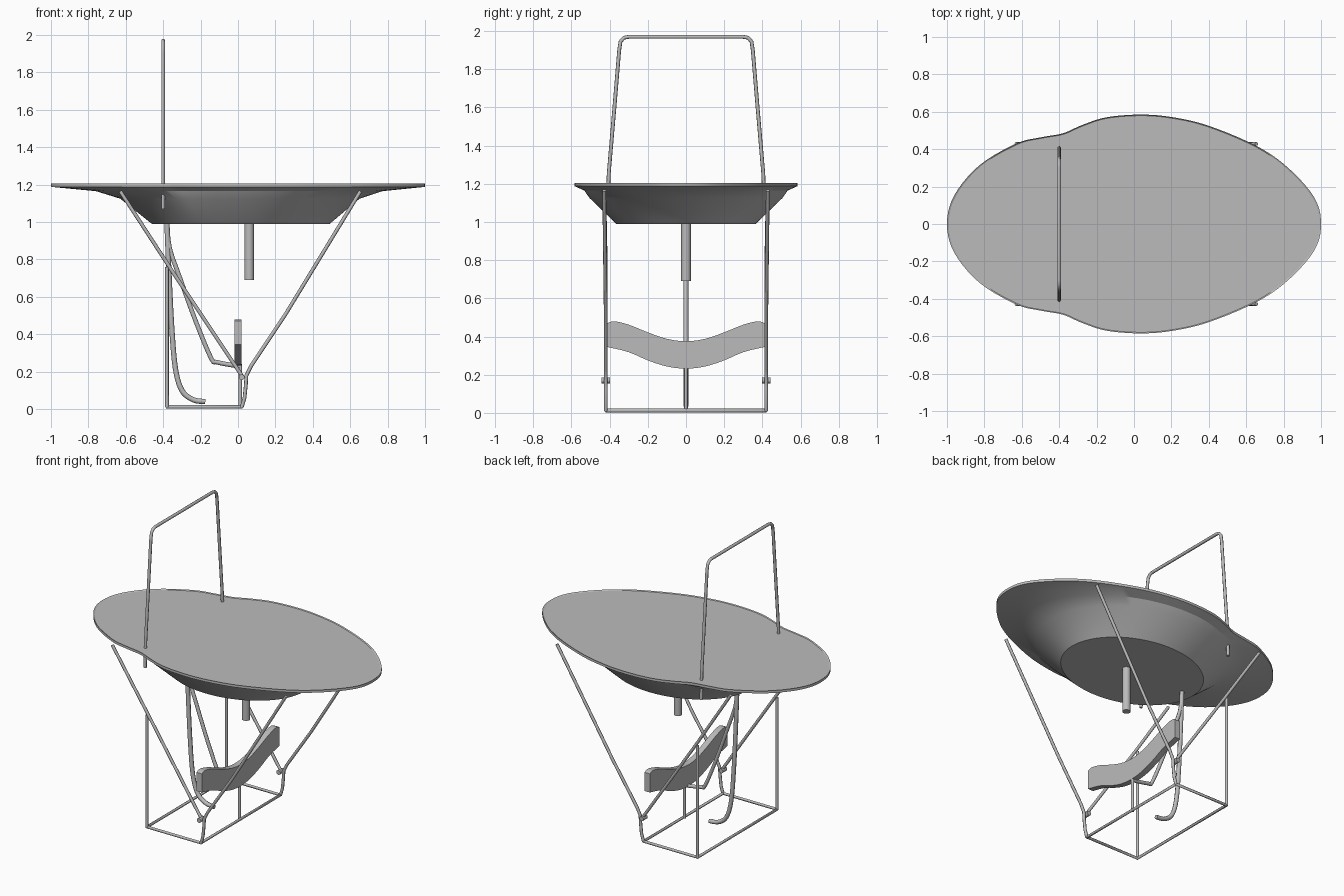
import bpy, bmesh, math
from mathutils import Vector

if "Cube" in bpy.data.objects:
    bpy.data.objects.remove(bpy.data.objects["Cube"])

metal = bpy.data.materials.new("light grey metal")
metal.diffuse_color = (0.5, 0.5, 0.5, 1)
metal.use_nodes = True
metal.node_tree.nodes["Principled BSDF"].inputs["Base Color"].default_value = metal.diffuse_color


def smooth_path(pts, steps=6, closed=False):
    """Catmull-Rom curve through a few points."""
    p = [Vector(q) for q in pts]
    n = len(p)
    get = (lambda i: p[i % n]) if closed else (lambda i: p[min(max(i, 0), n - 1)])
    out = []
    for i in range(n if closed else n - 1):
        a, b, c, d = (get(i + k) for k in (-1, 0, 1, 2))
        for s in range(steps):
            t = s / steps
            out.append(0.5 * (2 * b + (c - a) * t + (2 * a - 5 * b + 4 * c - d) * t * t
                              + (3 * b - a - 3 * c + d) * t ** 3))
    return out if closed else out + [p[-1]]


def finish(obj, angle=35):
    bpy.ops.object.select_all(action='DESELECT')
    obj.select_set(True)
    bpy.context.view_layer.objects.active = obj
    if obj.type == 'CURVE':
        bpy.ops.object.convert(target='MESH')
        obj = bpy.context.object
    obj.data.materials.clear()
    obj.data.materials.append(metal)
    bpy.ops.object.shade_smooth_by_angle(angle=math.radians(angle))


def tube(name, pts, r=0.01, closed=False):
    cu = bpy.data.curves.new(name, 'CURVE')
    cu.dimensions = '3D'
    cu.bevel_depth = r
    cu.bevel_resolution = 2
    cu.use_fill_caps = True
    sp = cu.splines.new('POLY')
    sp.points.add(len(pts) - 1)
    for sp_pt, q in zip(sp.points, pts):
        sp_pt.co = (*q, 1)
    sp.use_cyclic_u = closed
    ob = bpy.data.objects.new(name, cu)
    bpy.context.collection.objects.link(ob)
    finish(ob, 50)


def mesh_object(name, bm, angle=35):
    bmesh.ops.recalc_face_normals(bm, faces=bm.faces)
    me = bpy.data.meshes.new(name)
    bm.to_mesh(me)
    bm.free()
    ob = bpy.data.objects.new(name, me)
    bpy.context.collection.objects.link(ob)
    finish(ob, angle)


def cylinder(name, loc, r, depth, rot=(0, 0, 0)):
    bpy.ops.mesh.primitive_cylinder_add(vertices=20, radius=r, depth=depth, location=loc, rotation=rot)
    bpy.context.object.name = name
    finish(bpy.context.object)


# Basin: waisted oval rim lofted down to a flat elliptical bottom
half = [(0.965, 0.14), (0.83, 0.295), (0.66, 0.415), (0.4, 0.525), (0.2, 0.572), (0.03, 0.585),
        (-0.15, 0.57), (-0.28, 0.528), (-0.38, 0.485), (-0.5, 0.463), (-0.63, 0.43),
        (-0.825, 0.315), (-0.96, 0.155)]
outline = [(1, 0, 0)] + [(x, y, 0) for x, y in half] + [(-1, 0, 0)] + [(x, -y, 0) for x, y in half[::-1]]
rim = smooth_path(outline, 5, True)


def ellipse_ring(rx, ry, cx=0.0):
    ring = []
    for p in rim:
        a = math.atan2(p.y / 0.58, p.x)
        ring.append(Vector((cx + rx * math.cos(a), ry * math.sin(a), 0)))
    return ring


mid = ellipse_ring(0.64, 0.505, 0.01)
layers = [(ellipse_ring(0.475, 0.365, 0.015), 0.99), (mid, 1.125),
          ([m.lerp(p, 0.35) for m, p in zip(mid, rim)], 1.165),
          (rim, 1.188), (rim, 1.205), ([p * 0.99 for p in rim], 1.2)]
bm = bmesh.new()
rings = [[bm.verts.new((p.x, p.y, z)) for p in ring] for ring, z in layers]
n = len(rim)
for lo, hi in zip(rings, rings[1:]):
    for i in range(n):
        bm.faces.new((lo[i], lo[(i + 1) % n], hi[(i + 1) % n], hi[i]))
bm.faces.new(rings[0])
bm.faces.new(rings[-1])
mesh_object("basin", bm, 25)

# Drain pipe under the basin
cylinder("drain_pipe", (0.06, 0, 0.845), 0.025, 0.31)

# Tall hoop above the basin
side = [(0.41, 1.07), (0.405, 1.25), (0.375, 1.6), (0.35, 1.9), (0.343, 1.945), (0.325, 1.965), (0.3, 1.97)]
tube("tall_hoop", [(-0.4, y, z) for y, z in side] + [(-0.4, -y, z) for y, z in side[::-1]])

# Base frame with a leg set on each side
tube("base_frame", [(-0.38, -0.42, 0.012), (0.02, -0.42, 0.012), (0.02, 0.42, 0.012), (-0.38, 0.42, 0.012)],
     closed=True)
for s, label in ((-1, "front"), (1, "back")):
    y = 0.42 * s
    tube(label + "_post", [(-0.38, y, 0.01), (-0.38, y, 0.76)])
    tube(label + "_right_brace", [(0.02, y, 0.01), (0.035, y, 0.06), (0.042, y, 0.13), (0.045, y, 0.18),
                                  (0.07, y, 0.23), (0.25, y, 0.5), (0.655, y * 1.02, 1.165)])
    tube(label + "_left_brace", [(0.03, y, 0.165), (-0.36, y, 0.75), (-0.63, y * 1.02, 1.165)])
    cylinder(label + "_brace_pin", (0.02, y, 0.17), 0.015, 0.045, (math.pi / 2, 0, 0))

# Curved knee pedal
top = smooth_path([(0, y, z) for y, z in ((-0.41, 0.47), (-0.375, 0.48), (-0.3, 0.462), (-0.2, 0.422),
                   (-0.1, 0.388), (0, 0.375), (0.1, 0.388), (0.2, 0.422), (0.3, 0.462), (0.375, 0.48), (0.41, 0.47))], 3)
low = smooth_path([(0, y, z) for y, z in ((-0.41, 0.345), (-0.3, 0.318), (-0.2, 0.275), (-0.1, 0.243), (0, 0.232),
                   (0.1, 0.243), (0.2, 0.275), (0.3, 0.318), (0.41, 0.345))], 3)
bm = bmesh.new()
face = bm.faces.new([bm.verts.new((-0.02, p.y, p.z)) for p in top + low[::-1]])
ext = bmesh.ops.extrude_face_region(bm, geom=[face])
bmesh.ops.translate(bm, vec=(0.04, 0, 0), verts=[v for v in ext["geom"] if isinstance(v, bmesh.types.BMVert)])
mesh_object("knee_pedal", bm)

# Pedal support post, pedal arm and hooked foot lever on the centre line
tube("pedal_post", [(0.012, 0, 0.01), (0.012, 0, 0.24)])
tube("pedal_arm", smooth_path([(-0.38, 0, 1.0), (-0.365, 0, 0.86), (-0.31, 0, 0.7), (-0.23, 0, 0.48),
                               (-0.145, 0, 0.275), (-0.11, 0, 0.25), (0.01, 0, 0.228)], 5), 0.012)
tube("foot_lever", smooth_path([(-0.38, 0, 1.0), (-0.37, 0, 0.75), (-0.355, 0, 0.45), (-0.335, 0, 0.22),
                                (-0.3, 0, 0.1), (-0.24, 0, 0.05), (-0.175, 0, 0.04)], 5), 0.014)
